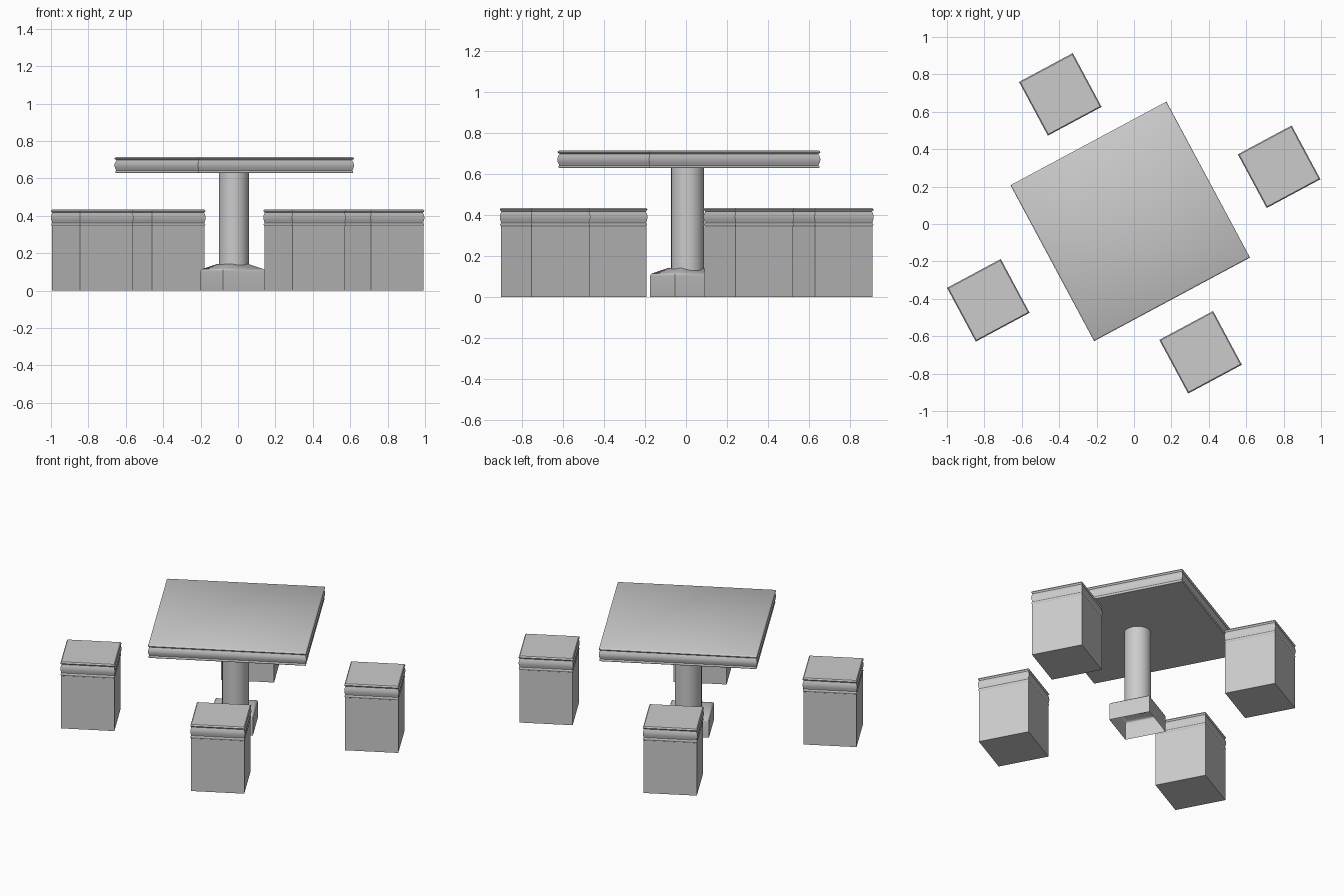
import bpy, bmesh, math

cube = bpy.data.objects.get("Cube")
if cube:
    bpy.data.objects.remove(cube, do_unlink=True)

TURN = math.radians(28.2)

stone = bpy.data.materials.new("grey_stone")
stone.use_nodes = True
GREY = (0.6, 0.6, 0.6, 1)
stone.diffuse_color = GREY
stone.node_tree.nodes["Principled BSDF"].inputs["Base Color"].default_value = GREY


def bead(z0, z1, half, bulge, steps=6):
    """Rounded moulding: rings of (half width, height)."""
    return [(half + bulge * math.sin(math.pi * i / steps), z0 + (z1 - z0) * i / steps)
            for i in range(steps + 1)]


def loft(name, centre, rings, sides=4, bottom=True, top=True):
    """Stack regular rings; for four sides the size is the half width."""
    bm = bmesh.new()
    scale = math.sqrt(2) if sides == 4 else 1
    loops = []
    for size, z in rings:
        loop = []
        for i in range(sides):
            a = TURN + math.tau * (i + 0.5) / sides
            loop.append(bm.verts.new((size * scale * math.cos(a), size * scale * math.sin(a), z)))
        loops.append(loop)
    for low, high in zip(loops, loops[1:]):
        for i in range(sides):
            j = (i + 1) % sides
            bm.faces.new((low[i], low[j], high[j], high[i]))
    if bottom:
        bm.faces.new(loops[0][::-1])
    if top:
        bm.faces.new(loops[-1])
    mesh = bpy.data.meshes.new(name)
    bm.to_mesh(mesh)
    bm.free()
    mesh.materials.append(stone)
    ob = bpy.data.objects.new(name, mesh)
    ob.location = (centre[0], centre[1], 0)
    bpy.context.collection.objects.link(ob)
    bpy.ops.object.select_all(action='DESELECT')
    ob.select_set(True)
    bpy.context.view_layer.objects.active = ob
    bpy.ops.object.shade_smooth_by_angle(angle=math.radians(40))
    return ob


# Table top with a moulded edge
top_edge = (bead(0.628, 0.642, 0.466, 0.004, 4) + bead(0.642, 0.698, 0.465, 0.008)[1:]
            + bead(0.698, 0.715, 0.465, 0.008, 4)[1:])
loft("table_top", (-0.02, 0.014), top_edge)

# Round pillar
loft("table_pillar", (-0.022, 0.008), [(0.08, 0.12), (0.08, 0.63)], sides=32)

# Hollow foot with a rounded shoulder sloping up to the pillar
foot = [(0.128, 0), (0.128, 0.103), (0.126, 0.11), (0.121, 0.116), (0.11, 0.121), (0.06, 0.143)]
loft("table_foot", (-0.028, -0.002), foot, bottom=False)

# Four stools: plain block with a moulded seat
seat = (bead(0.345, 0.362, 0.158, 0.004, 4) + bead(0.362, 0.418, 0.157, 0.006)[1:]
        + bead(0.418, 0.435, 0.157, 0.006, 4)[1:])
stools = {"back_right": (-0.394, 0.693), "back_left": (0.776, 0.306),
          "front_right": (-0.779, -0.408), "front_left": (0.356, -0.686)}
for place, centre in stools.items():
    loft(place + "_stool_block", centre, [(0.159, 0), (0.159, 0.345)], top=False)
    loft(place + "_stool_seat", centre, seat)
